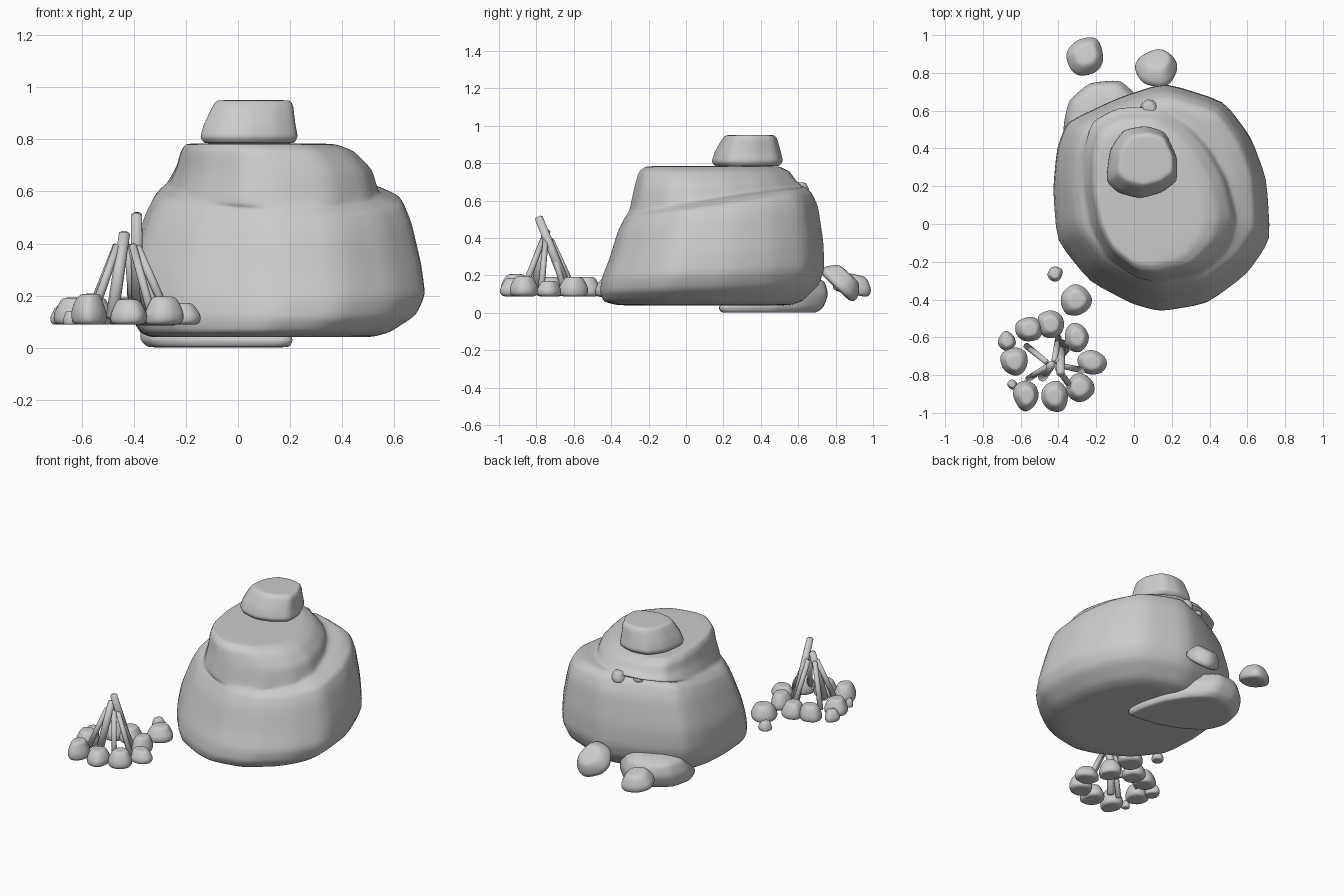
import bpy, bmesh, math, random
from mathutils import Vector, Matrix

if "Cube" in bpy.data.objects:
    bpy.data.objects.remove(bpy.data.objects["Cube"])

random.seed(4)
grey = bpy.data.materials.new("stone_grey")
grey.diffuse_color = (0.6, 0.6, 0.6, 1)
grey.use_nodes = True
grey.node_tree.nodes["Principled BSDF"].inputs["Base Color"].default_value = grey.diffuse_color


def finish(name, bm, levels=0):
    bmesh.ops.recalc_face_normals(bm, faces=bm.faces)
    me = bpy.data.meshes.new(name)
    bm.to_mesh(me)
    bm.free()
    me.materials.append(grey)
    ob = bpy.data.objects.new(name, me)
    bpy.context.collection.objects.link(ob)
    if levels:
        mod = ob.modifiers.new("rounding", 'SUBSURF')
        mod.levels = mod.render_levels = levels
    for p in me.polygons:
        p.use_smooth = True
    return ob


def loft(name, outline, rings, crease=.4, tilt=None):
    """Stack fitted outlines; ring = z, xmin, xmax, ymin, ymax, rise per y, [own outline]."""
    bm = bmesh.new()
    loops = []
    for z, x0, x1, y0, y1, rise, *own in rings:
        pts = own[0] if own else outline
        xs, ys = [p[0] for p in pts], [p[1] for p in pts]
        loop = []
        for x, y in pts:
            u = (x - min(xs)) / (max(xs) - min(xs))
            v = (y - min(ys)) / (max(ys) - min(ys))
            py = y0 + v * (y1 - y0)
            loop.append(bm.verts.new((x0 + u * (x1 - x0), py, z + rise * (py - 0.15))))
        loops.append(loop)
    n = len(outline)
    for a, b in zip(loops, loops[1:]):
        for i in range(n):
            j = (i + 1) % n
            bm.faces.new((a[i], a[j], b[j], b[i]))
    bm.faces.new(loops[0])
    bm.faces.new(loops[-1])
    # Partial creases keep the facets of the rock readable
    layer = bm.edges.layers.float.new("crease_edge")
    for e in bm.edges:
        e[layer] = crease
    if tilt:
        bm.transform(tilt)
    return finish(name, bm, 2)


def stone(name, x, y, rx, ry, z0, z1, tilt=0.0):
    """Small flat-bottomed rounded stone with an uneven outline."""
    start = random.random() * 6.28
    pts = []
    for i in range(8):
        a = start + i * math.tau / 8 + random.uniform(-.2, .2)
        r = random.uniform(.9, 1.05)
        pts.append((r * math.cos(a), r * math.sin(a)))
    h = z1 - z0
    rings = []
    for t, s in ((0, .45), (0, .8), (.12, 1.0), (.42, 1.02), (.8, .78), (1, .58), (1.02, .3)):
        ox = random.uniform(-.05, .05) * rx
        rings.append((z0 + t * h, x + ox - s * rx, x + ox + s * rx, y - s * ry, y + s * ry, 0))
    m = None
    if tilt:
        c = Vector((x, y, (z0 + z1) / 2))
        m = Matrix.Translation(c) @ Matrix.Rotation(tilt, 4, 'X') @ Matrix.Translation(-c)
    return loft(name, pts, rings, .2, m)


def stick(name, top, foot, r):
    a, b = Vector(foot), Vector(top)
    d = b - a
    bm = bmesh.new()
    bmesh.ops.create_cone(bm, cap_ends=True, segments=10, radius1=r * 1.1, radius2=r * .95, depth=d.length)
    rim = [e for e in bm.edges if abs(e.verts[0].co.z - e.verts[1].co.z) < 1e-5]
    bmesh.ops.bevel(bm, geom=rim, offset=r * .25, segments=2, affect='EDGES')
    bm.transform(Matrix.Translation((a + b) / 2) @ d.to_track_quat('Z', 'Y').to_matrix().to_4x4())
    return finish(name, bm)


# Main boulder: broad base, sloping ledge, narrower upper tier
base_outline = [(.16, .75), (.47, .65), (.61, .46), (.69, .24), (.71, -.08), (.59, -.26), (.39, -.41),
                (.15, -.45), (0, -.41), (-.23, -.29), (-.40, -.08), (-.42, .19), (-.40, .40),
                (-.35, .54), (-.08, .67)]
tier = [(.14, .57), (.30, .47), (.40, .36), (.49, .2), (.54, .0), (.5, -.14), (.36, -.28),
        (.14, -.325), (.02, -.31), (-.13, -.2), (-.21, -.05), (-.25, .16), (-.25, .35),
        (-.21, .5), (-.08, .57)]
loft("main_boulder", base_outline, [
    (.04, -.15, .30, -.15, .40, 0),
    (.04, -.34, .52, -.37, .56, 0),
    (.06, -.38, .59, -.445, .63, 0),
    (.13, -.42, .69, -.465, .72, .03),
    (.21, -.43, .725, -.455, .75, .04),
    (.33, -.42, .71, -.415, .745, .08),
    (.50, -.36, .67, -.37, .715, .13),
    (.57, -.325, .64, -.335, .68, .14),
    (.60, -.29, .57, -.315, .645, .15),
    (.615, -.265, .545, -.305, .62, .14, tier),
    (.69, -.235, .52, -.28, .585, .05, tier),
    (.755, -.22, .45, -.255, .555, 0, tier),
    (.782, -.20, .38, -.22, .50, 0, tier),
    (.785, -.16, .29, -.16, .44, 0, tier),
    (.785, -.06, .15, -.03, .30, 0, tier)])

# Cap rock on the summit
cap_outline = [(-.14, .24), (-.12, .4), (-.05, .5), (.06, .52), (.16, .49), (.22, .36), (.22, .24),
               (.14, .18), (.03, .15), (-.08, .18)]
loft("cap_rock", cap_outline, [
    (.785, -.07, .15, .22, .44, 0),
    (.785, -.135, .215, .15, .50, 0),
    (.81, -.15, .23, .133, .522, 0),
    (.86, -.135, .22, .15, .51, 0),
    (.93, -.10, .212, .19, .49, 0),
    (.95, -.085, .20, .21, .475, 0),
    (.951, -.02, .14, .27, .42, 0)])

# Slab under the back, pointed toward the front right
slab_outline = [(1, -1), (.97, -.5), (.8, .1), (.5, .6), (.1, 1), (-.5, .95), (-.9, .6), (-1, .1),
                (-.85, -.3), (-.4, -.65), (.2, -.9)]
loft("back_slab", slab_outline, [
    (.005, -.24, .08, .30, .60, 0),
    (.0, -.35, .20, .18, .70, 0),
    (.03, -.38, .215, .165, .74, 0),
    (.10, -.375, .18, .22, .765, 0),
    (.17, -.345, .12, .28, .745, 0),
    (.20, -.26, .06, .34, .66, 0)])

# Loose rocks
stone("back_rock_left", -.26, .89, .108, .108, .10, .205, -.2)
stone("back_rock_right", .12, .84, .12, .13, .115, .22, -.75)
stone("ledge_pebble_large", .08, .615, .05, .047, .63, .695)
stone("ledge_pebble_small", -.04, .575, .036, .03, .645, .695)
stone("path_rock", -.305, -.40, .088, .09, .085, .185)
stone("path_pebble", -.42, -.265, .043, .043, .09, .15)

# Fire ring stones: x, y, radius x, radius y, top
ring = [(-.44, -.53, .074, .078, .19), (-.555, -.555, .074, .072, .19), (-.67, -.62, .05, .057, .16),
        (-.635, -.73, .077, .082, .19), (-.645, -.85, .027, .027, .14), (-.57, -.91, .074, .087, .205),
        (-.42, -.91, .073, .087, .185), (-.285, -.865, .078, .078, .195), (-.22, -.73, .083, .071, .17),
        (-.30, -.6, .067, .082, .19)]
for i, (x, y, rx, ry, top) in enumerate(ring):
    stone(f"fire_ring_stone_{i + 1}", x, y, rx, ry, .088, top)

# Leaning firewood
stick("long_log", (-.39, -.79, .515), (-.385, -.63, .12), .023)
stick("short_log", (-.435, -.745, .445), (-.485, -.81, .11), .023)
feet = [(-.57, -.645), (-.56, -.82), (-.33, -.87), (-.27, -.775), (-.40, -.60), (-.345, -.65)]
for i, (x, y) in enumerate(feet):
    top = (-.43 + .25 * (x + .43), -.745 + .15 * (y + .745), .395)
    stick(f"thin_stick_{i + 1}", top, (x, y, .12), .016)
